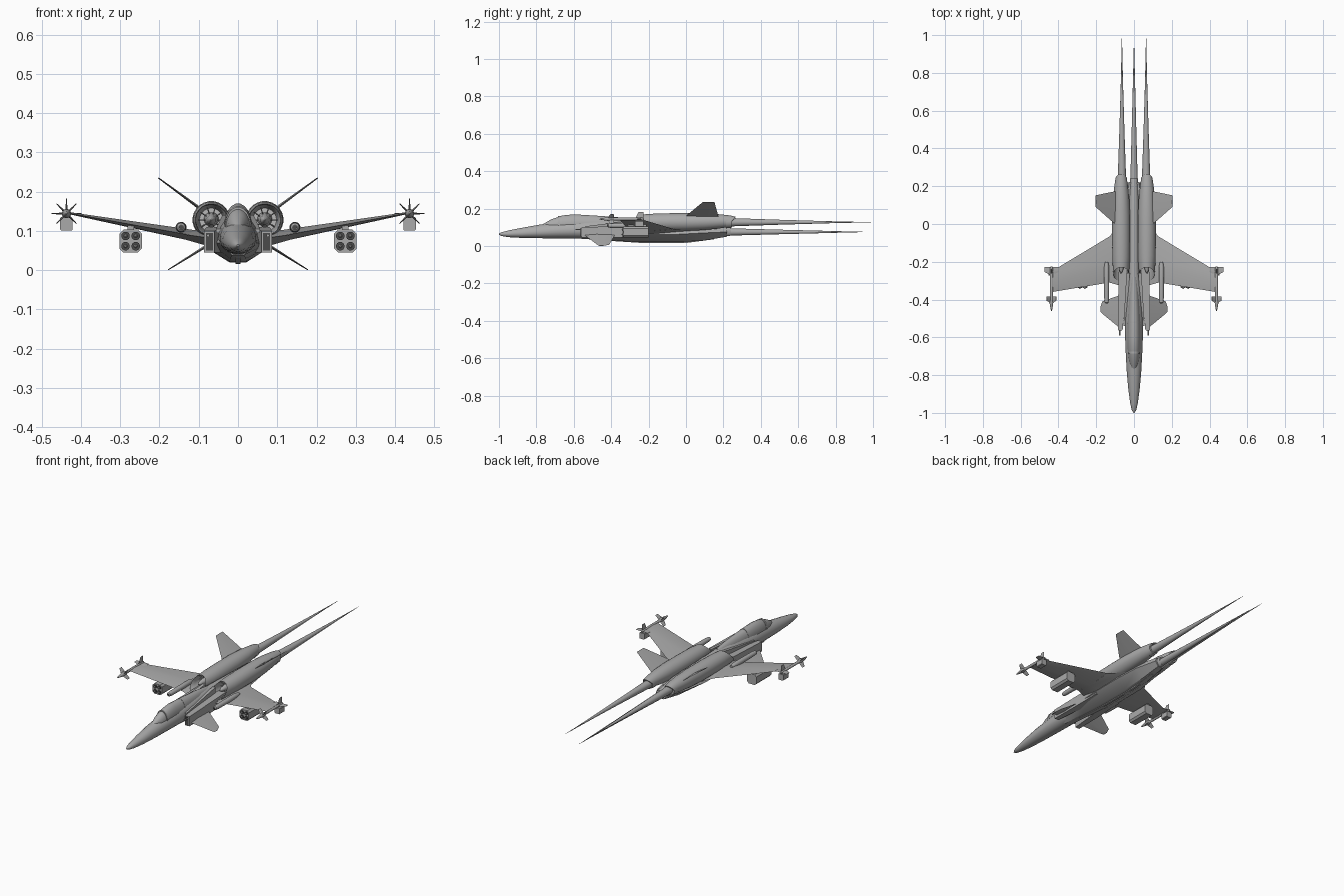
import bpy, bmesh, math
from mathutils import Vector

if "Cube" in bpy.data.objects:
    bpy.data.objects.remove(bpy.data.objects["Cube"])


def material(name, v):
    m = bpy.data.materials.new(name)
    m.use_nodes = True
    c = (v, v, v, 1)
    m.diffuse_color = c
    m.node_tree.nodes["Principled BSDF"].inputs["Base Color"].default_value = c
    return m


GREY = material("hull grey", 0.4)
DARK = material("tube dark grey", 0.07)


def loft(name, rings, mirror=False, mat=GREY):
    """Skin a list of rings, cap both ends, optionally mirror across x."""
    bm = bmesh.new()
    rows = [[bm.verts.new(p) for p in r] for r in rings]
    n = len(rows[0])
    for a, b in zip(rows, rows[1:]):
        for i in range(n):
            j = (i + 1) % n
            bm.faces.new((a[i], a[j], b[j], b[i]))
    bm.faces.new(rows[0])
    bm.faces.new(rows[-1])
    bmesh.ops.recalc_face_normals(bm, faces=bm.faces)
    me = bpy.data.meshes.new(name)
    bm.to_mesh(me)
    bm.free()
    me.materials.append(mat)
    ob = bpy.data.objects.new(name, me)
    bpy.context.collection.objects.link(ob)
    if mirror:
        ob.modifiers.new("Mirror", 'MIRROR').use_mirror_merge = False
    bpy.ops.object.select_all(action='DESELECT')
    ob.select_set(True)
    bpy.context.view_layer.objects.active = ob
    bpy.ops.object.shade_smooth_by_angle(angle=math.radians(35))
    return ob


def oval(x, y, z, w, up, down, n=20, slant=0.0):
    """Ring facing y with separate upper and lower heights."""
    ring = []
    for i in range(n):
        a = math.tau * (i + 0.5) / n
        s = math.sin(a)
        dz = s * (up if s > 0 else down)
        ring.append((x + w * math.cos(a), y + slant * dz, z + dz))
    return ring


def tube(name, x, z, profile, mirror=False, n=16, slant=0.0, mat=GREY):
    return loft(name, [oval(x, y, z, r, r, r, n, slant) for y, r in profile], mirror, mat)


def box(name, x0, x1, y0, y1, z0, z1, c=0.0, mirror=True):
    """Box running along y with chamfered long edges."""
    def ring(y):
        pts = []
        for x, z, dx, dz in ((x0, z0, 1, 1), (x1, z0, -1, 1), (x1, z1, -1, -1), (x0, z1, 1, -1)):
            pair = [(x, y, z + c * dz), (x + c * dx, y, z)] if c else [(x, y, z)]
            pts += pair if dx == dz or not c else pair[::-1]
        return pts
    return loft(name, [ring(y0), ring(y1)], mirror)


def blade(name, root, tip, thick_root, thick_tip, normal, mirror=True):
    """Diamond-section surface: root and tip are (front, back) points."""
    n = Vector(normal).normalized()
    def ring(ends, t):
        f, b = Vector(ends[0]), Vector(ends[1])
        m = f.lerp(b, 0.4)
        return [f, m + n * t / 2, b, m - n * t / 2]
    return loft(name, [ring(root, thick_root), ring(tip, thick_tip)], mirror)


# Fuselage: y, centre z, half width, height above, depth below
body = [(-1.0, .063, .003, .003, .003), (-.985, .063, .012, .011, .010),
        (-.95, .064, .020, .019, .017), (-.88, .067, .030, .030, .024),
        (-.78, .073, .039, .042, .032), (-.65, .08, .046, .050, .040),
        (-.5, .085, .05, .055, .047), (-.35, .085, .045, .058, .05),
        (-.25, .09, .032, .05, .05), (.1, .09, .028, .04, .05), (.24, .08, .022, .025, .025)]
loft("fuselage", [oval(0, *s) for s in body])

# Canopy with a separate raised windscreen
canopy = [(-.77, .10, .012, .014, .01), (-.72, .105, .027, .038, .02), (-.66, .11, .034, .054, .02),
          (-.6, .11, .036, .060, .02), (-.5, .11, .034, .054, .02), (-.38, .11, .028, .046, .02),
          (-.28, .11, .018, .034, .02)]
loft("canopy", [oval(0, *s) for s in canopy])
for i, (y, w, h) in enumerate(((-.68, .0335, .0515), (-.52, .0355, .0567))):
    loft(f"canopy_frame_{i}", [oval(0, y + d, .11, w, h, .01) for d in (-.005, .005)])

# Faceted belly keel: y, half width, chine z, bottom half width, bottom z, top z
keel = [(-.56, .045, .07, .015, .038, .09), (-.4, .07, .065, .02, .03, .1), (-.28, .086, .06, .022, .022, .105),
        (-.05, .086, .062, .022, .02, .105), (.1, .07, .07, .02, .03, .105), (.22, .035, .075, .015, .05, .1)]
loft("belly_keel", [[(w, y, z), (w * .7, y, t), (-w * .7, y, t), (-w, y, z), (-b, y, zb), (b, y, zb)]
                    for y, w, z, b, zb, t in keel])
loft("keel_rail", [[(x, y, z) for x, z in ((-.006, zt), (.006, zt), (.006, zb), (-.006, zb))]
                   for y, zt, zb in ((-.45, .05, .03), (-.25, .04, .017), (0, .04, .016), (.15, .05, .036))])

# Side intake trunks beside the cockpit
loft("intake_trunk", [[(a, y, z0), (b, y, z0), (b, y, z1), (a, y, z1)]
                      for y, a, b, z0, z1 in ((-.56, .06, .086, .045, .1), (-.4, .045, .084, .045, .105),
                                              (-.22, .02, .08, .05, .11))], True)
box("intake_mouth", .064, .082, -.563, -.55, .05, .095).data.materials[0] = DARK
loft("shoulder_strake", [[(a, y, .095), (b, y, .095), (b, y, z), (a, y, z)]
                         for y, a, b, z in ((-.54, .045, .056, .105), (-.26, .022, .04, .14))], True)
tube("side_cannon", .076, .088, [(-.59, .004), (-.5, .004)], True, 8)

# Engine nacelles with open slanted inlets
tube("engine_nacelle", .068, .128, [(-.18, .03), (-.23, .036), (-.262, .039), (-.266, .041), (-.2, .046),
     (-.1, .048), (.02, .048), (.12, .044), (.2, .036), (.24, .029), (.242, .024), (.22, .022)], True, 24, .9)
tube("inlet_spinner", .068, .128, [(-.262, .002), (-.24, .012), (-.17, .02)], True, 12)
for i in range(10):
    a = math.tau * i / 10
    d = Vector((math.cos(a), 0, math.sin(a)))
    c = Vector((.068, -.2, .128))
    blade(f"inlet_vane_{i}", (c + d * .012 + Vector((0, -.008, 0)), c + d * .012),
          (c + d * .033 + Vector((0, -.008, 0)), c + d * .033), .003, .003, d.cross((0, 1, 0)))
tube("nozzle_ring", .068, .128, [(.215, .034), (.245, .03)], True, 24)

# Long tail spikes
tube("engine_spike", .064, .127, [(.2, .024), (.3, .0205), (.5, .0135), (.75, .006), (.9, .0025), (.99, .0007)], True)
tube("centre_spike", 0, .075, [(.2, .021), (.3, .018), (.5, .0125), (.75, .006), (.88, .0025), (.96, .0007)])

# Forward-swept wings, nose canards and tail fins
blade("wing", ((.07, -.30, .08), (.07, -.03, .08)), ((.435, -.36, .146), (.435, -.25, .146)), .032, .005, (-.18, 0, 1))
blade("wing_root", ((.06, -.33, .08), (.06, .04, .08)), ((.13, -.31, .09), (.13, -.07, .09)), .045, .026, (-.18, 0, 1))
blade("canard", ((.07, -.555, .068), (.07, -.375, .068)), ((.168, -.475, .007), (.168, -.41, .007)), .008, .003, (.5, 0, 1))
blade("canard_tip", ((.168, -.475, .007), (.168, -.41, .007)), ((.178, -.465, .001), (.178, -.44, .001)), .003, .002, (.5, 0, 1))
blade("tail_fin", ((.09, -.01, .152), (.09, .175, .152)), ((.203, .09, .235), (.203, .152, .235)), .008, .003, (-.6, 0, 1))

# Cannon pods on top of the wings
tube("wing_cannon", .145, .109, [(-.42, .006), (-.415, .011), (-.39, .013), (-.3, .014), (-.23, .014), (-.2, .008)], True)
tube("cannon_bore", .145, .109, [(-.422, .005), (-.41, .005)], True, 10, 0, DARK)

# Four-tube rocket pods under the wings
box("rocket_pod", .245, .302, -.335, -.2, .045, .103, .01)
box("rocket_pylon", .265, .281, -.31, -.21, .1, .116)
for i in range(4):
    x, z = .2735 + (i % 2 - .5) * .026, .074 + (i // 2 - .5) * .026
    tube(f"rocket_tube_{i}", x, z, [(-.339, .011), (-.33, .011)], True, 12, 0, DARK)
    tube(f"rocket_head_{i}", x, z, [(-.344, .002), (-.337, .006)], True, 8)

# Wingtip missiles with crossed fins front and back
X, Z = .437, .144
tube("tip_missile", X, Z, [(-.462, .001), (-.45, .005), (-.425, .009), (-.405, .012), (-.39, .008), (-.375, .0075),
                           (-.235, .0075), (-.225, .005)], True, 12)
for part, turn, y0, y1, reach in (("front", .5, -.42, -.385, .036), ("rear", 0, -.27, -.228, .038)):
    for i in range(4):
        a = (i + turn) * math.pi / 2
        d = Vector((math.cos(a), 0, math.sin(a)))
        c = Vector((X, 0, Z))
        f, b = Vector((0, y0, 0)), Vector((0, y1, 0))
        blade(f"{part}_missile_fin_{i}", (c + d * .005 + f, c + d * .005 + b),
              (c + d * reach + f.lerp(b, .4), c + d * reach + b), .006, .002, d.cross((0, 1, 0)))
box("tip_counterweight", .421, .453, -.272, -.228, .101, .135, .003)
